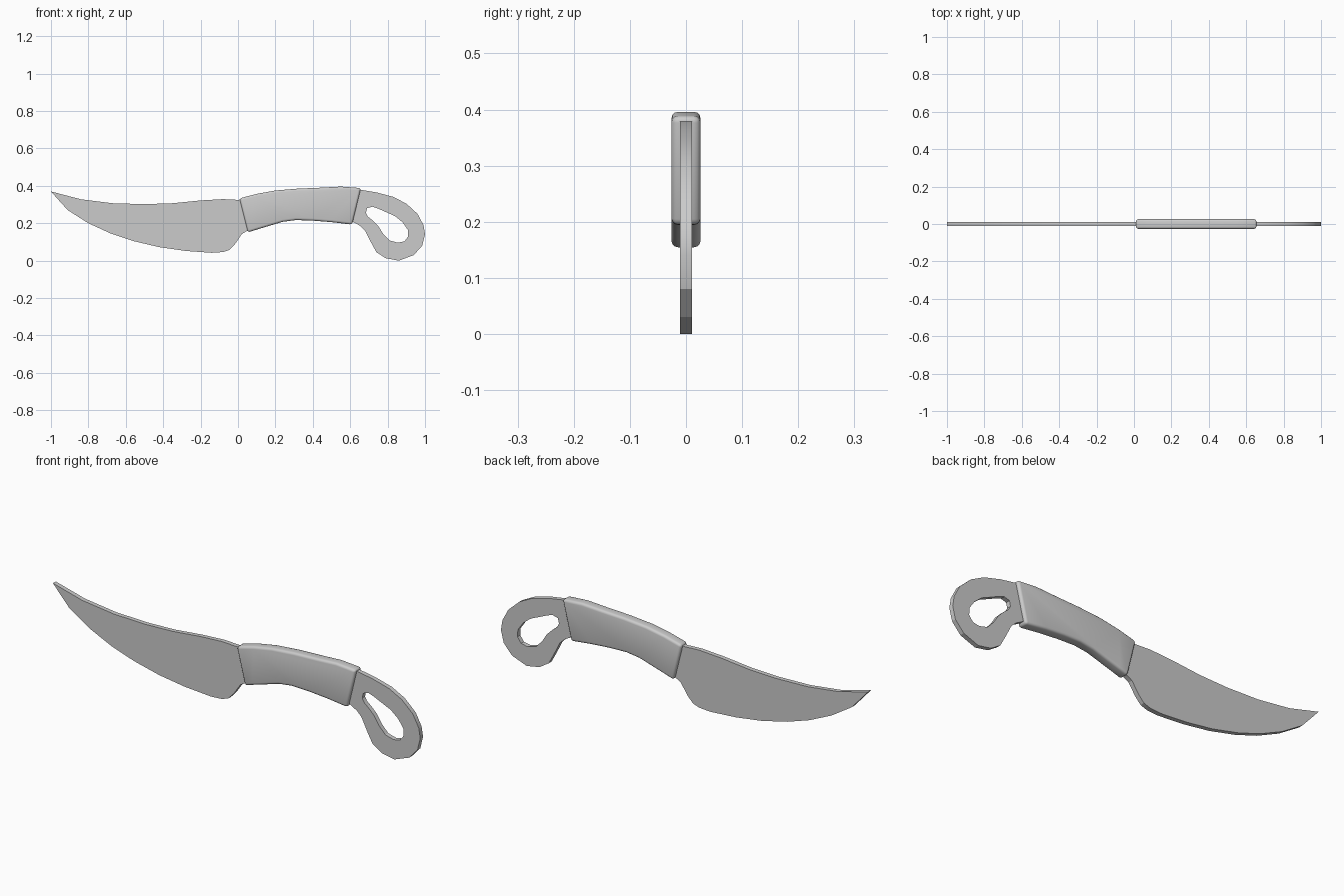
import bpy, bmesh, math

if "Cube" in bpy.data.objects:
    bpy.data.objects.remove(bpy.data.objects["Cube"])


def finish(ob, angle):
    bpy.ops.object.select_all(action='DESELECT')
    ob.select_set(True)
    bpy.context.view_layer.objects.active = ob
    bpy.ops.object.shade_smooth_by_angle(angle=math.radians(angle))


def plate(name, loops, half):
    """Flat plate standing in the XZ plane; inner loops become holes."""
    cu = bpy.data.curves.new(name, 'CURVE')
    cu.dimensions = '2D'
    cu.fill_mode = 'BOTH'
    cu.extrude = half
    for pts in loops:
        sp = cu.splines.new('POLY')
        sp.points.add(len(pts) - 1)
        for p, (x, z) in zip(sp.points, pts):
            p.co = (x, z, 0, 1)
        sp.use_cyclic_u = True
    tmp = bpy.data.objects.new(name + "_curve", cu)
    bpy.context.collection.objects.link(tmp)
    bpy.context.view_layer.update()
    me = bpy.data.meshes.new_from_object(tmp)
    bpy.data.objects.remove(tmp)
    bm = bmesh.new()
    bm.from_mesh(me)
    bmesh.ops.remove_doubles(bm, verts=bm.verts, dist=1e-5)
    for v in bm.verts:
        x, z, d = v.co
        v.co = (x, -d, z)
    bmesh.ops.recalc_face_normals(bm, faces=bm.faces)
    bm.to_mesh(me)
    bm.free()
    me.name = name
    ob = bpy.data.objects.new(name, me)
    bpy.context.collection.objects.link(ob)
    finish(ob, 25)
    return ob


def slab(name, pts, half, bevel):
    """Solid slab with rounded rims."""
    bm = bmesh.new()
    face = bm.faces.new([bm.verts.new((x, -half, z)) for x, z in pts])
    ext = bmesh.ops.extrude_face_region(bm, geom=[face])
    for v in ext['geom']:
        if isinstance(v, bmesh.types.BMVert):
            v.co.y = half
    bmesh.ops.recalc_face_normals(bm, faces=bm.faces)
    rim = [e for e in bm.edges if e.calc_face_angle(0) > math.radians(40)]
    bmesh.ops.bevel(bm, geom=rim, offset=bevel, segments=3, profile=0.5,
                    affect='EDGES', clamp_overlap=True)
    me = bpy.data.meshes.new(name)
    bm.to_mesh(me)
    bm.free()
    ob = bpy.data.objects.new(name, me)
    bpy.context.collection.objects.link(ob)
    finish(ob, 35)
    return ob


# Blade, hidden tang and finger ring cut from a single plate
outline = [
    (-1, .37), (-.84, .328), (-.67, .307), (-.5, .302), (-.35, .307),
    (-.2, .322), (-.08, .329), (0, .325), (.2, .35), (.4, .37), (.655, .379),
    (.74, .365), (.83, .341), (.9, .305), (.96, .25), (.992, .19), (1, .14),
    (.985, .08), (.94, .03), (.86, 0), (.79, .013), (.74, .045), (.71, .1),
    (.68, .16), (.655, .185), (.61, .21), (.4, .235), (.2, .215), (.05, .16),
    (.02, .142), (-.015, .09), (-.045, .058), (-.08, .046), (-.14, .042),
    (-.28, .052), (-.42, .072), (-.56, .105), (-.68, .145), (-.8, .2),
    (-.91, .27), (-.96, .325)]
hole = [
    (.684, .255), (.69, .28), (.718, .289), (.75, .278), (.79, .26),
    (.84, .238), (.88, .205), (.908, .165), (.91, .13), (.89, .103),
    (.855, .096), (.81, .108), (.775, .145), (.75, .185), (.72, .215),
    (.695, .235)]
plate("blade_and_ring", [outline, hole], 0.011)

# Rounded grip around the tang
grip = [
    (.008, .333), (.1, .357), (.2, .375), (.32, .385), (.44, .39), (.55, .396),
    (.657, .388), (.61, .193), (.5, .206), (.4, .214), (.31, .217),
    (.24, .208), (.16, .184), (.1, .166), (.053, .151)]
slab("handle_grip", grip, 0.026, 0.012)
